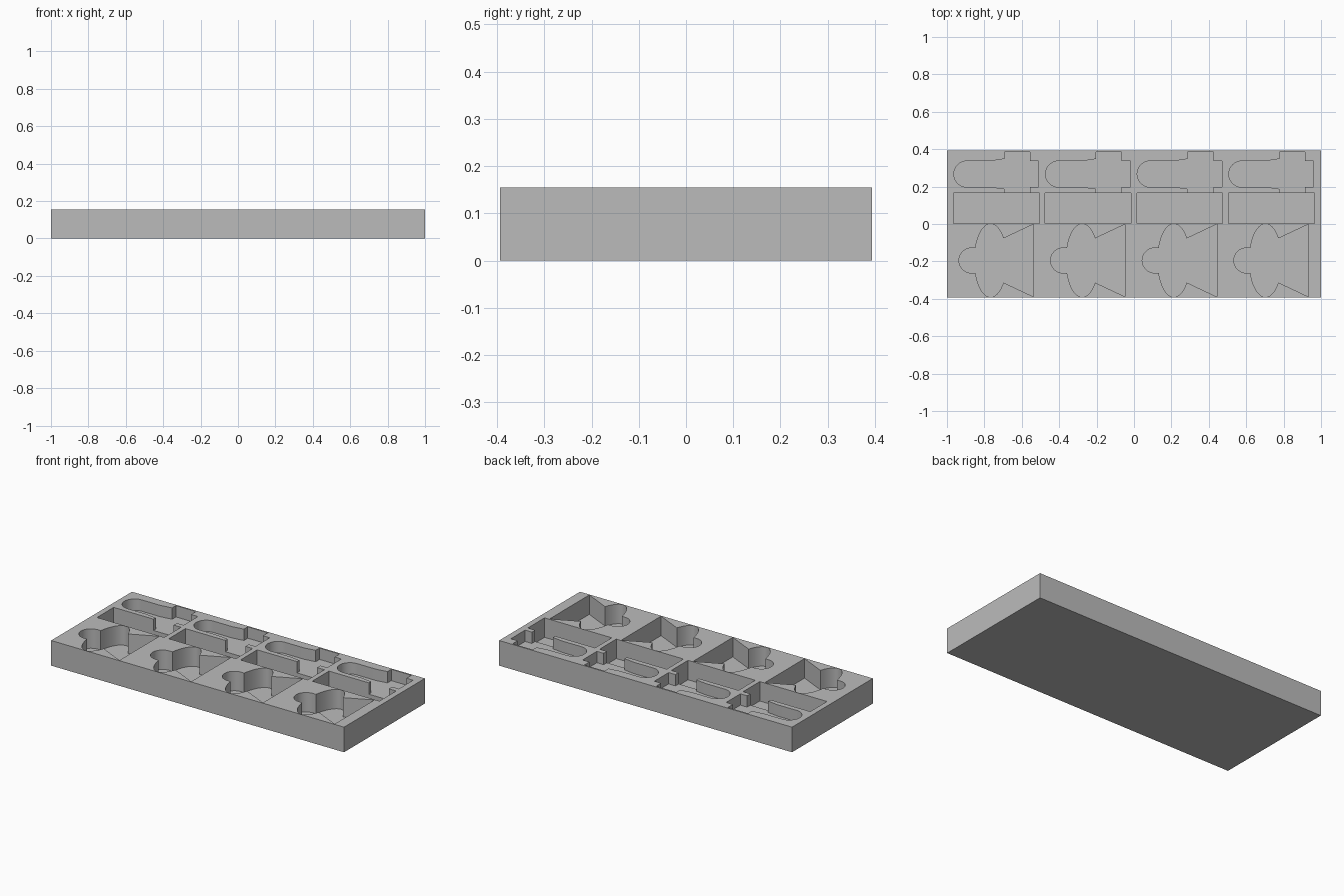
import bpy, bmesh
from math import sin, cos, pi, radians

TOP, STEP = 0.155, 0.49
START = -0.735            # centre of the first column of pockets

if "Cube" in bpy.data.objects:
    bpy.data.objects.remove(bpy.data.objects["Cube"])

grey = bpy.data.materials.new("plain_grey")
grey.use_nodes = True
colour = (0.5, 0.5, 0.5, 1)
grey.diffuse_color = colour
grey.node_tree.nodes["Principled BSDF"].inputs["Base Color"].default_value = colour


def prism(name, outline, low, high):
    """Solid made by raising a flat outline from low to high."""
    bm = bmesh.new()
    base = bm.faces.new([bm.verts.new((x, y, low)) for x, y in outline])
    raised = bmesh.ops.extrude_face_region(bm, geom=[base])["geom"]
    bmesh.ops.translate(bm, vec=(0, 0, high - low),
                        verts=[v for v in raised if isinstance(v, bmesh.types.BMVert)])
    bmesh.ops.recalc_face_normals(bm, faces=bm.faces)
    mesh = bpy.data.meshes.new(name)
    bm.to_mesh(mesh)
    bm.free()
    mesh.materials.append(grey)
    obj = bpy.data.objects.new(name, mesh)
    bpy.context.collection.objects.link(obj)
    return obj


def arc(cx, cy, rx, ry, a, b, n):
    """Points on an ellipse between two angles in degrees."""
    angles = [radians(a + (b - a) * i / n) for i in range(n + 1)]
    return [(cx + rx * cos(t), cy + ry * sin(t)) for t in angles]


def box(x0, x1, y0, y1):
    return [(x0, y0), (x1, y0), (x1, y1), (x0, y1)]


# Tray block
tray = prism("tray", box(-1, 1, -0.394, 0.394), 0, TOP)

# Winged pocket: round nose, oval wings and flared tail, mirrored about its axis
AXIS = -0.195
half = arc(-0.134, 0, 0.067, 0.067, 180, 90, 12)
half += arc(-0.032, 0, 0.086, 0.196, 160, 37, 24) + [(0.198, 0.194)]
winged = [(x, AXIS + y) for x, y in half]
winged += [(x, AXIS - y) for x, y in reversed(half[1:])]

# Bottle pocket: round end, slight flare, wide collar and cap
bottle = arc(-0.158, 0.267, 0.07, 0.07, 270, 90, 24)
bottle += [(-0.03, 0.337), (0.042, 0.348), (0.042, 0.385), (0.179, 0.385),
           (0.179, 0.337), (0.225, 0.337), (0.225, 0.198), (0.179, 0.198),
           (0.179, 0.15), (0.042, 0.15), (0.042, 0.188), (-0.03, 0.198)]

# Plain slot
slot = box(-0.23, 0.229, 0.003, 0.166)

# Cut each pocket once per column
pockets = [("winged", winged, 0.12), ("slot", slot, 0.12), ("bottle", bottle, 0.07)]
for column in range(4):
    shift = START + STEP * column
    for name, outline, depth in pockets:
        cutter = prism(name + "_cutter", [(x + shift, y) for x, y in outline],
                       TOP - depth, TOP + 0.1)
        cutter.hide_render = True
        cutter.hide_viewport = True
        cut = tray.modifiers.new(name + "_pocket", "BOOLEAN")
        cut.operation = "DIFFERENCE"
        cut.solver = "EXACT"
        cut.object = cutter

# Apply the cuts, then drop the cutters
bpy.context.view_layer.update()
depsgraph = bpy.context.evaluated_depsgraph_get()
result = bpy.data.meshes.new_from_object(tray.evaluated_get(depsgraph))
tray.modifiers.clear()
tray.data = result
for obj in [o for o in bpy.data.objects if o.name.split(".")[0].endswith("_cutter")]:
    bpy.data.objects.remove(obj)

# Smooth the curved walls, keep the edges sharp
bpy.ops.object.select_all(action="DESELECT")
tray.select_set(True)
bpy.context.view_layer.objects.active = tray
bpy.ops.object.shade_smooth_by_angle(angle=radians(30))
